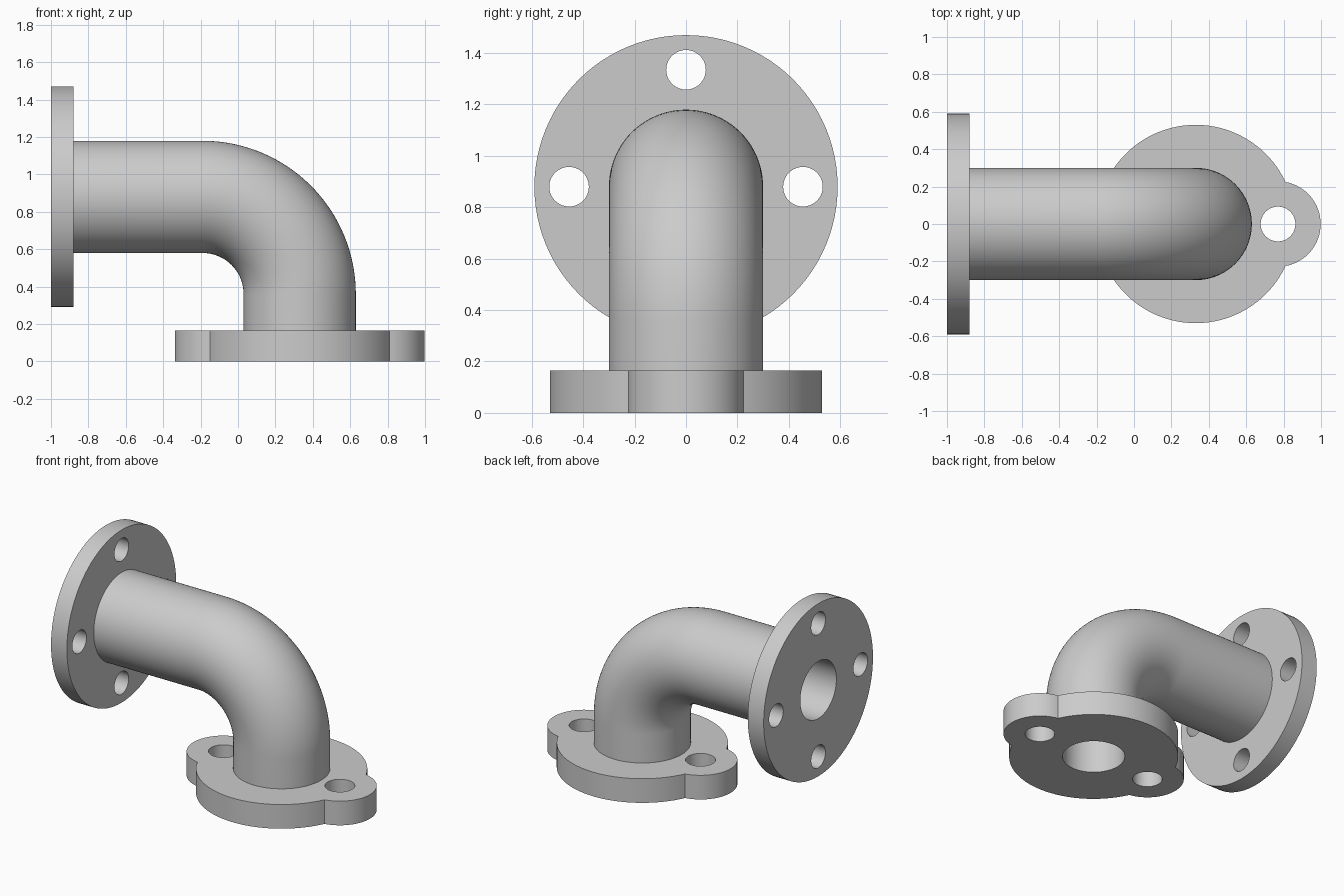
import bpy, bmesh
from math import pi, cos, sin, asin, acos, radians
from mathutils import Matrix, Vector

if "Cube" in bpy.data.objects:
    bpy.data.objects.remove(bpy.data.objects["Cube"])

SEG = 96
PIPE_R, BORE_R = 0.30, 0.195
BASE_X, AXIS_Z = 0.33, 0.88        # vertical and horizontal pipe axes
BEND_R = 0.52
BASE_T, PLATE_T = 0.165, 0.12      # flange thicknesses

grey = bpy.data.materials.new("light grey metal")
grey.use_nodes = True
grey.diffuse_color = (0.6, 0.6, 0.6, 1)
grey.node_tree.nodes["Principled BSDF"].inputs["Base Color"].default_value = (0.6, 0.6, 0.6, 1)


def arc(cx, cy, r, start, end, steps):
    """Points along an arc, without its last point."""
    angles = [start + (end - start) * i / steps for i in range(steps)]
    return [(cx + r * cos(a), cy + r * sin(a)) for a in angles]


def circle(cx, cy, r, steps=SEG):
    return arc(cx, cy, r, 0, 2 * pi, steps)


def finish(obj):
    """Weld, orient and smooth a part."""
    bm = bmesh.new()
    bm.from_mesh(obj.data)
    bmesh.ops.remove_doubles(bm, verts=bm.verts, dist=1e-5)
    bmesh.ops.recalc_face_normals(bm, faces=bm.faces)
    bm.to_mesh(obj.data)
    bm.free()
    obj.data.materials.clear()
    obj.data.materials.append(grey)
    bpy.ops.object.select_all(action="DESELECT")
    obj.select_set(True)
    bpy.context.view_layer.objects.active = obj
    bpy.ops.object.shade_smooth_by_angle(angle=radians(30))


def plate(name, loops, thickness, matrix):
    """Extrude an outline with holes, centred on its own z = 0."""
    curve = bpy.data.curves.new(name, "CURVE")
    curve.dimensions = "2D"
    curve.fill_mode = "BOTH"
    curve.extrude = thickness / 2
    for loop in loops:
        spline = curve.splines.new("POLY")
        spline.points.add(len(loop) - 1)
        for point, (x, y) in zip(spline.points, loop):
            point.co = (x, y, 0, 1)
        spline.use_cyclic_u = True
    obj = bpy.data.objects.new(name, curve)
    bpy.context.collection.objects.link(obj)
    bpy.ops.object.select_all(action="DESELECT")
    obj.select_set(True)
    bpy.context.view_layer.objects.active = obj
    bpy.ops.object.convert(target="MESH")
    obj = bpy.context.view_layer.objects.active
    obj.data.transform(matrix)
    finish(obj)


# Round end flange with four bolt holes
bolts = [circle(0.455 * cos(k * pi / 2), 0.455 * sin(k * pi / 2), 0.077, 40) for k in range(4)]
plate("end_flange", [circle(0, 0, 0.59), circle(0, 0, BORE_R)] + bolts, PLATE_T,
      Matrix.Translation((-1 + PLATE_T / 2, 0, AXIS_Z)) @ Matrix.Rotation(pi / 2, 4, "Y"))

# Base flange: a disc with two rounded ears
DISC_R, EAR_R, EAR_X = 0.53, 0.228, 0.44
meet_x = (DISC_R ** 2 - EAR_R ** 2 + EAR_X ** 2) / (2 * EAR_X)
a = acos(meet_x / DISC_R)
b = acos((meet_x - EAR_X) / EAR_R)
outline = (arc(EAR_X, 0, EAR_R, -b, b, 32) + arc(0, 0, DISC_R, a, pi - a, 48)
           + arc(-EAR_X, 0, EAR_R, pi - b, pi + b, 32)
           + arc(0, 0, DISC_R, pi + a, 2 * pi - a, 48))
ears = [circle(s * EAR_X, 0, 0.093, 40) for s in (-1, 1)]
plate("base_flange", [outline, circle(0, 0, BORE_R)] + ears, BASE_T,
      Matrix.Translation((BASE_X, 0, BASE_T / 2)))

# Hollow elbow pipe swept between the flanges
cx, cz = BASE_X - BEND_R, AXIS_Z - BEND_R
stations = [(Vector((-1 + PLATE_T, 0, AXIS_Z)), pi / 2)]
for i in range(33):
    t = pi / 2 * (1 - i / 32)
    stations.append((Vector((cx + BEND_R * cos(t), 0, cz + BEND_R * sin(t))), t))
stations.append((Vector((BASE_X, 0, BASE_T)), 0))

bm = bmesh.new()
walls = []
for r in (PIPE_R, BORE_R):
    rings = []
    for centre, t in stations:
        out = Vector((cos(t), 0, sin(t)))
        rings.append([bm.verts.new(centre + out * u + Vector((0, v, 0)))
                      for u, v in circle(0, 0, r)])
    walls.append(rings)


def bridge(p, q):
    for i in range(SEG):
        j = (i + 1) % SEG
        bm.faces.new((p[i], p[j], q[j], q[i]))


for rings in walls:
    for p, q in zip(rings, rings[1:]):
        bridge(p, q)
for end in (0, -1):
    bridge(walls[0][end], walls[1][end])
mesh = bpy.data.meshes.new("elbow_pipe")
bm.to_mesh(mesh)
bm.free()
pipe = bpy.data.objects.new("elbow_pipe", mesh)
bpy.context.collection.objects.link(pipe)
finish(pipe)
